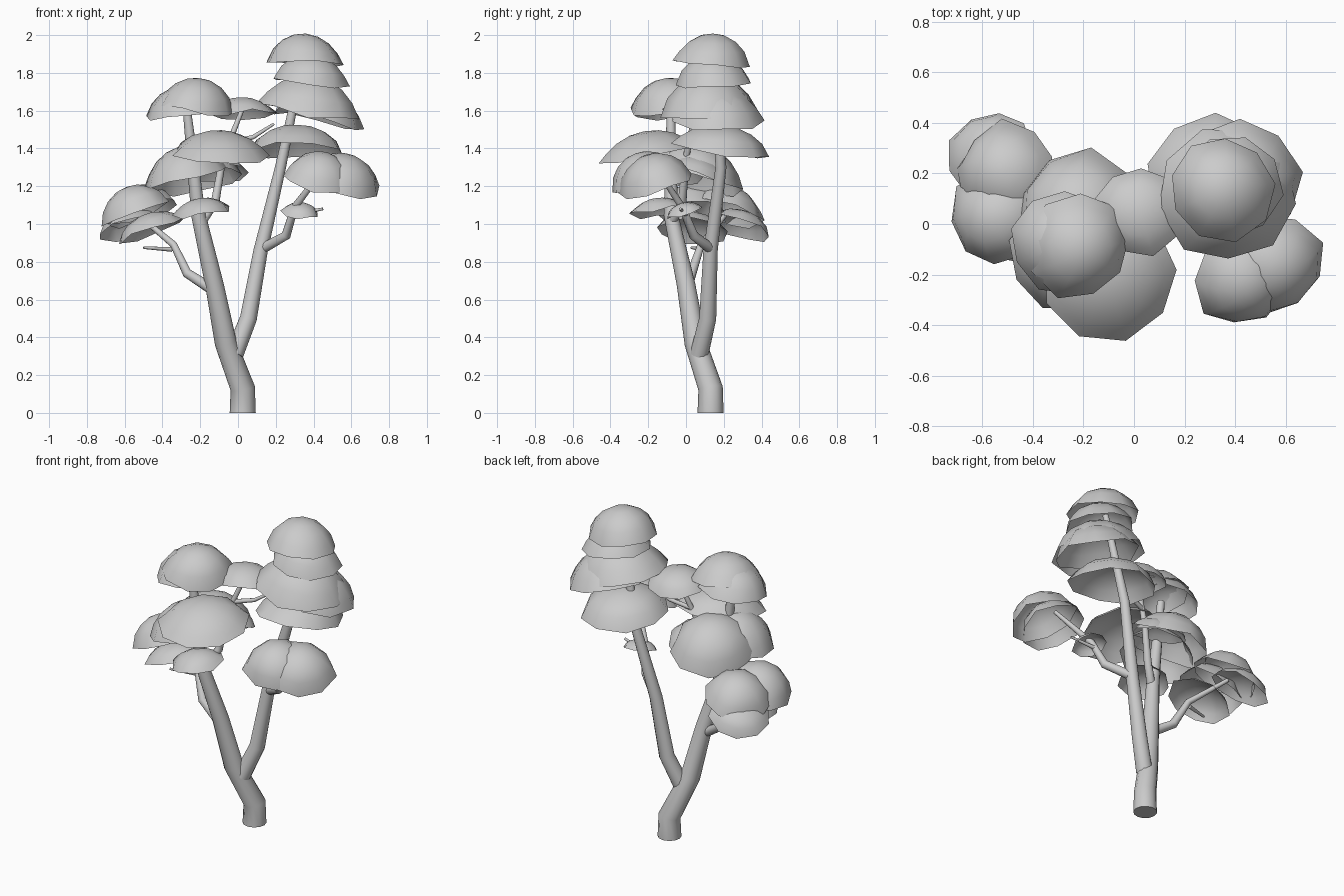
import bpy, bmesh, math, random
from mathutils import Vector

if "Cube" in bpy.data.objects:
    bpy.data.objects.remove(bpy.data.objects["Cube"])

random.seed(4)
SIDES = 9
ARC = math.radians(66)  # dome profile is a shallow arc
# Points the foliage leans away from
HUBS = [Vector(p) for p in ((.3, .13, 1.5), (-.12, -.1, 1.2), (-.27, -.03, 1.65), (.02, 0, 1.57))]


def limb(name, r0, r1, *pts):
    """Round tube through the points, tapering from r0 to r1 by height."""
    cu = bpy.data.curves.new(name, 'CURVE')
    cu.dimensions = '3D'
    cu.bevel_depth = 1.0
    cu.bevel_resolution = 4
    cu.use_fill_caps = True
    sp = cu.splines.new('POLY')
    sp.points.add(len(pts) - 1)
    z0, z1 = pts[0][2], pts[-1][2]
    for p, co in zip(sp.points, pts):
        p.co = (*co, 1)
        p.radius = r0 + (r1 - r0) * (co[2] - z0) / (z1 - z0)
    ob = bpy.data.objects.new(name, cu)
    bpy.context.collection.objects.link(ob)
    bpy.ops.object.select_all(action='DESELECT')
    ob.select_set(True)
    bpy.context.view_layer.objects.active = ob
    bpy.ops.object.convert(target='MESH')
    bpy.ops.object.shade_smooth_by_angle(angle=math.radians(40))


def leaf_cap(name, x, y, z, r, flatness):
    """Open dome with a ragged rim, leaning away from the nearest hub."""
    c, h = Vector((x, y, z)), r * flatness
    hub = min(HUBS, key=lambda p: (p - c).length)
    lean = (c - hub).to_2d() * 2
    if lean.length > .4:
        lean *= .4 / lean.length
    rot = Vector((0, 0, 1)).rotation_difference(lean.to_3d() + Vector((0, 0, 1)))
    off = random.random() * math.tau
    wob = [random.uniform(-.07, .05) for _ in range(SIDES)]
    bm = bmesh.new()
    rings = []
    for k in range(4):
        t = (1 - k / 4) * ARC
        ring = []
        for i in range(SIDES):
            a = off + math.tau * i / SIDES
            rad = r * (1.03 + wob[i] * (1 - k / 4)) * math.sin(t) / math.sin(ARC)
            drop = wob[i] * r * 1.5 if k == 0 else 0
            up = h * (math.cos(t) - math.cos(ARC)) / (1 - math.cos(ARC)) + drop
            p = Vector((rad * math.cos(a), rad * math.sin(a), up))
            ring.append(bm.verts.new(c + rot @ p))
        rings.append(ring)
    tip = bm.verts.new(c + rot @ Vector((0, 0, h)))
    for i in range(SIDES):
        j = (i + 1) % SIDES
        for lo, hi in zip(rings, rings[1:]):
            bm.faces.new((lo[i], lo[j], hi[j], hi[i]))
        bm.faces.new((rings[-1][i], rings[-1][j], tip))
    for f in bm.faces:
        f.smooth = True
    me = bpy.data.meshes.new(name)
    bm.to_mesh(me)
    bm.free()
    bpy.context.collection.objects.link(bpy.data.objects.new(name, me))


# Trunk and second stem
limb("trunk", .069, .022, (.025, .13, 0), (.025, .13, .13), (-.065, .05, .37),
     (-.125, 0, .68), (-.21, -.08, 1.05), (-.27, -.08, 1.6))
limb("second_stem", .049, .018, (-.02, .07, .31), (.055, .115, .5), (.12, .13, .86),
     (.225, .185, 1.3), (.34, .15, 1.85))
# Side branches
limb("left_branch", .03, .012, (-.13, 0, .65), (-.27, .03, .74), (-.34, .08, .89),
     (-.53, .21, 1.05))
limb("right_branch", .028, .012, (.13, .13, .87), (.255, .04, .94), (.3, -.02, 1.09),
     (.46, -.16, 1.3))
limb("middle_branch", .026, .012, (-.2, -.08, 1), (-.12, -.02, 1.12), (-.08, 0, 1.35),
     (.02, .05, 1.6))
# Thin twigs
limb("left_twig", .012, .007, (-.35, .08, .865), (-.5, .03, .875))
limb("right_twig", .012, .007, (.29, 0, 1.05), (.45, -.03, 1.08))
limb("middle_twig", .014, .007, (-.04, .02, 1.43), (.08, .05, 1.46), (.19, .07, 1.53))

# Foliage caps: x, y, rim z, radius
domed = {
    "crown": (.345, .14, 1.855, .205),
    "crown_lower": (.38, .14, 1.75, .2),
    "right_upper": (.37, .12, 1.59, .265),
    "right_upper_back": (.42, .16, 1.55, .24),
    "right_front": (.55, -.16, 1.22, .205),
    "right_front_inner": (.43, -.22, 1.24, .19),
    "left_upper": (-.22, -.09, 1.62, .205),
    "left_upper_rear": (-.29, -.07, 1.58, .2),
    "left_front_outer": (-.27, -.12, 1.25, .22),
    "left_back": (-.22, .05, 1.24, .25),
    "outer_left": (-.54, .03, 1.06, .195),
    "outer_left_mid": (-.51, .21, 1.06, .195),
}
flat = {
    "right_middle": (.31, .18, 1.39, .26),
    "middle": (.02, .05, 1.58, .175),
    "left_front": (-.1, -.2, 1.36, .255),
    "left_back_inner": (-.12, .06, 1.27, .17),
    "trunk_small": (-.19, -.14, 1.06, .15),
    "right_small": (.33, -.01, 1.06, .1),
    "outer_left_low": (-.46, .03, .96, .185),
    "outer_left_back": (-.57, .28, .98, .175),
}
for group, flatness in ((domed, .75), (flat, .52)):
    for part, place in group.items():
        leaf_cap("foliage_" + part, *place, flatness)
